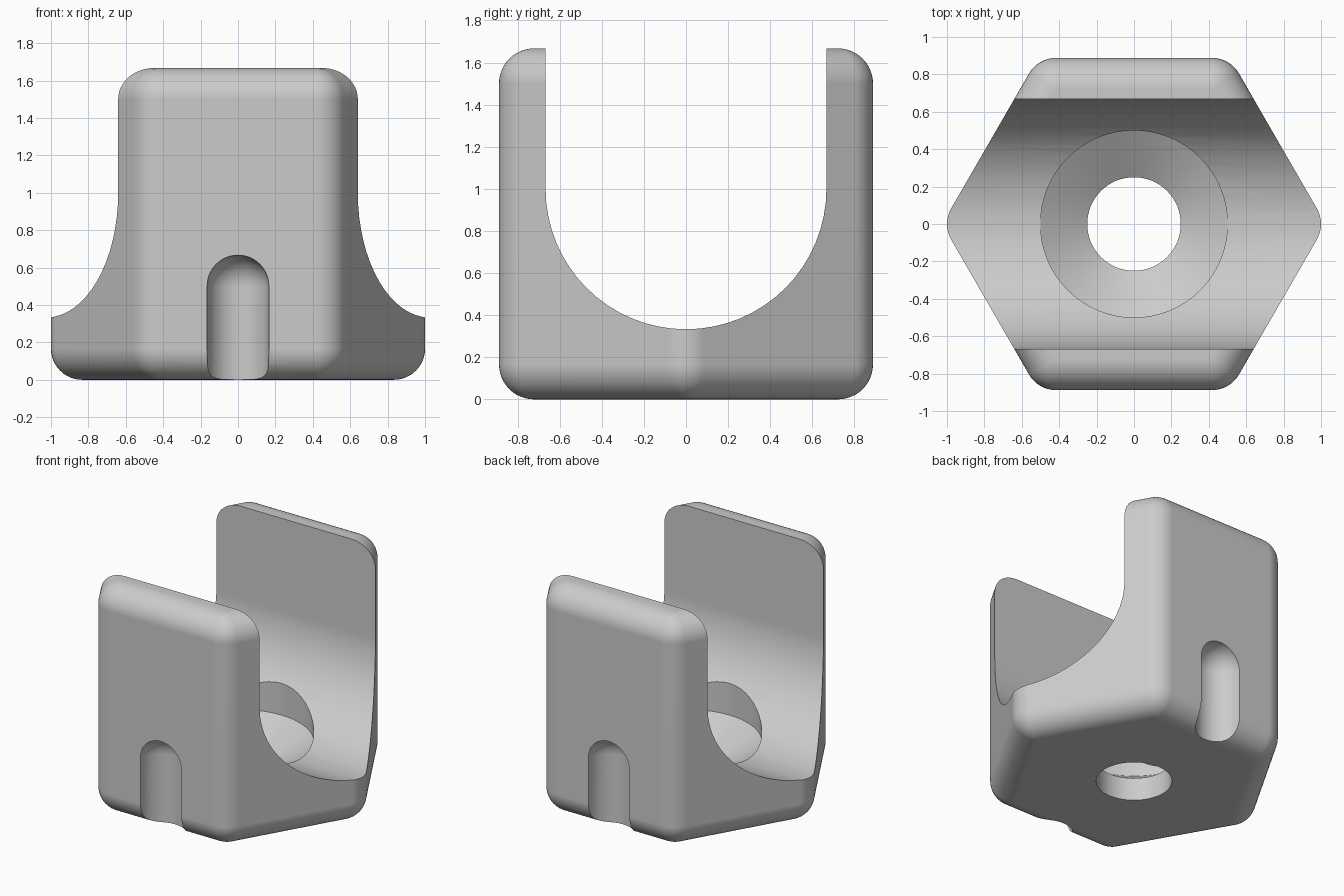
import bpy, bmesh, math
from math import sin, cos, pi, radians

if "Cube" in bpy.data.objects:
    bpy.data.objects.remove(bpy.data.objects["Cube"])

R = 1 / 6            # fillet radius
HEX = 1 - R          # corner-sphere distance from the axis
TOP = 1.667

grey = bpy.data.materials.new("light grey")
grey.diffuse_color = (0.6, 0.6, 0.6, 1)
grey.use_nodes = True
grey.node_tree.nodes["Principled BSDF"].inputs["Base Color"].default_value = grey.diffuse_color


def make(name, bm):
    bmesh.ops.remove_doubles(bm, verts=bm.verts, dist=1e-5)
    bmesh.ops.recalc_face_normals(bm, faces=bm.faces)
    me = bpy.data.meshes.new(name)
    bm.to_mesh(me)
    bm.free()
    ob = bpy.data.objects.new(name, me)
    bpy.context.collection.objects.link(ob)
    me.materials.append(grey)
    return ob


def skin(name, rings):
    """Join closed rings of equal length and cap both ends."""
    bm = bmesh.new()
    loops = [[bm.verts.new(p) for p in ring] for ring in rings]
    n = len(loops[0])
    for a, b in zip(loops, loops[1:]):
        for i in range(n):
            j = (i + 1) % n
            bm.faces.new((a[i], a[j], b[j], b[i]))
    bm.faces.new(loops[0][::-1])
    bm.faces.new(loops[-1])
    return make(name, bm)


def lathe(name, profile, y=0, n=64):
    return skin(name, [[(r * cos(2 * pi * i / n), y + r * sin(2 * pi * i / n), z)
                        for i in range(n)] for r, z in profile])


def hex_ring(r, z):
    """Hexagon outline with corners rounded to radius r."""
    pts = []
    for k in range(6):
        a = radians(60 * k)
        for s in range(9):
            t = a + radians(-30 + 7.5 * s)
            pts.append((HEX * cos(a) + r * cos(t), HEX * sin(a) + r * sin(t), z))
    return pts


# hexagonal body with all edges rounded
N = 12
arc = [pi / 2 * i / N for i in range(N + 1)]
rings = [hex_ring(R * sin(t), R - R * cos(t)) for t in arc]
rings += [hex_ring(R * cos(t), TOP - R + R * sin(t)) for t in arc]
body = skin("hex_cradle", rings)

# U-shaped channel along x
u = [(0.667 * cos(pi + pi * i / 32), 1 + 0.667 * sin(pi + pi * i / 32)) for i in range(33)]
u += [(0.667, 2), (-0.667, 2)]
cutters = [skin("channel_cutter", [[(x, y, z) for y, z in u] for x in (-1.5, 1.5)])]

# countersunk screw hole
cutters.append(lathe("screw_hole_cutter", [(0.25, -0.2), (0.25, 0.167), (0.5, 0.328), (0.5, 1.2)]))

# round-topped grooves in the front and back faces
dome = [(0.165 * cos(t) + 1e-3 * sin(t), 0.5 + 0.166 * sin(t)) for t in arc]
for side, y in (("front", -0.889), ("back", 0.889)):
    cutters.append(lathe(side + "_groove_cutter", [(0.165, -0.2)] + dome, y, 48))

bpy.context.view_layer.objects.active = body
body.select_set(True)
for c in cutters:
    m = body.modifiers.new("cut", 'BOOLEAN')
    m.operation = 'DIFFERENCE'
    m.solver = 'EXACT'
    m.object = c
    bpy.ops.object.modifier_apply(modifier=m.name)
    bpy.data.objects.remove(c)

# smooth fillets, crisp cut edges
bpy.ops.object.shade_smooth_by_angle(angle=radians(25))
w = body.modifiers.new("normals", 'WEIGHTED_NORMAL')
w.keep_sharp = True
